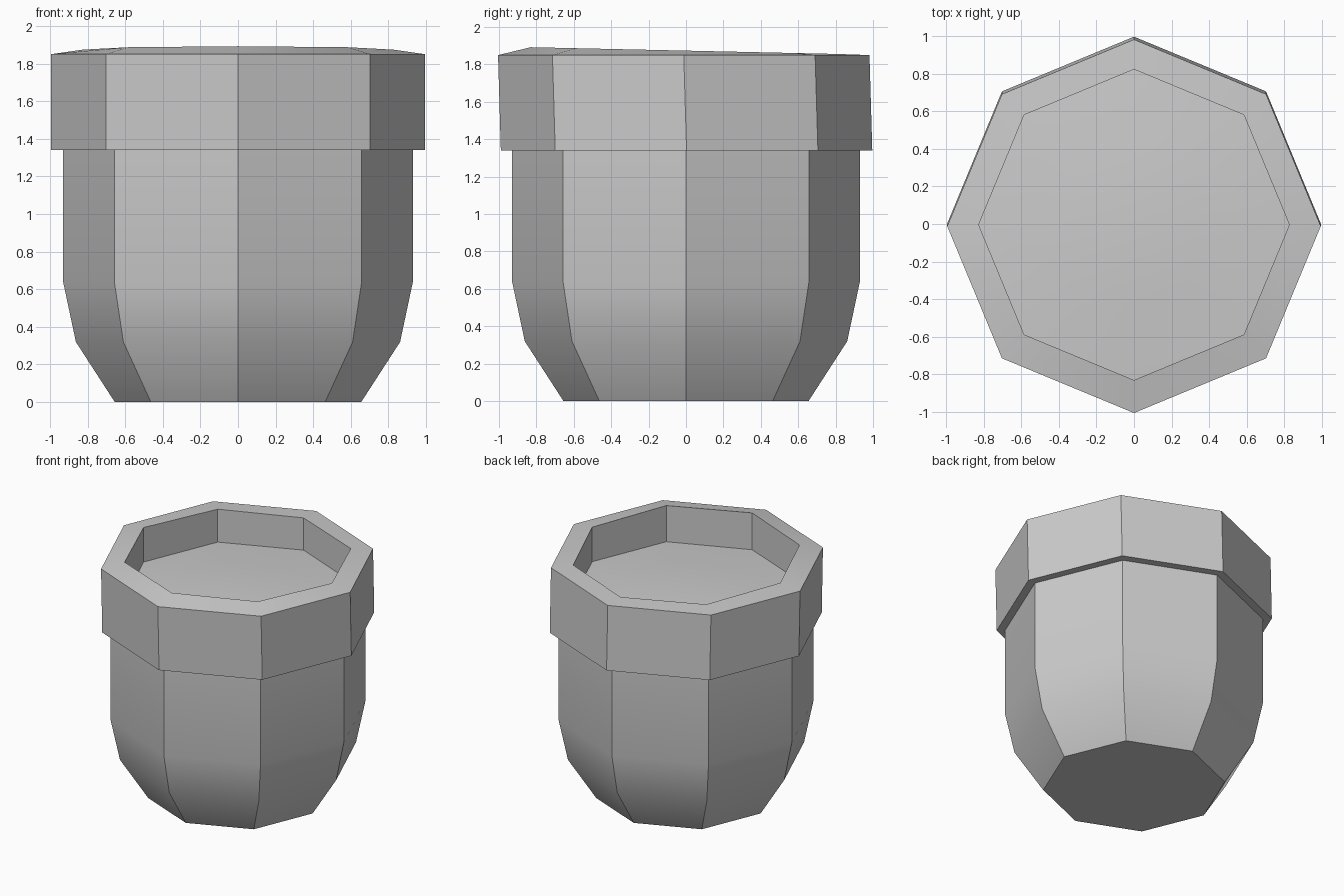
import bpy, bmesh
from math import cos, sin, tau

if "Cube" in bpy.data.objects:
    bpy.data.objects.remove(bpy.data.objects["Cube"])

SIDES = 8

def ring(bm, r, z, dy=0.0, tilt=0.0):
    """Octagonal loop with corners on the axes; tilt lowers it toward +y."""
    pts = [(r * cos(tau * i / SIDES), r * sin(tau * i / SIDES)) for i in range(SIDES)]
    return [bm.verts.new((x, y + dy, z - tilt * y)) for x, y in pts]

def bridge(bm, a, b):
    for i in range(SIDES):
        j = (i + 1) % SIDES
        bm.faces.new((a[i], a[j], b[j], b[i]))

def loft(name, profile, cap_start=False, cap_end=False):
    bm = bmesh.new()
    loops = [ring(bm, *p) for p in profile]
    for a, b in zip(loops, loops[1:]):
        bridge(bm, a, b)
    if cap_start:
        bm.faces.new(loops[0][::-1])
    if cap_end:
        bm.faces.new(loops[-1])
    me = bpy.data.meshes.new(name)
    bm.to_mesh(me)
    bm.free()
    ob = bpy.data.objects.new(name, me)
    bpy.context.collection.objects.link(ob)
    bpy.ops.object.select_all(action='DESELECT')
    ob.select_set(True)
    bpy.context.view_layer.objects.active = ob
    bpy.ops.object.shade_smooth_by_angle(angle=0.52)
    return ob

# Pot: base, rounded body, overhanging collar, slightly tilted lip, inner wall
loft("pot", [
    (0.655, 0.0),
    (0.862, 0.32),
    (0.93, 0.64),
    (0.93, 1.34),
    (0.993, 1.34, 0.003),
    (0.993, 1.85, -0.012),
    (0.826, 1.874, -0.004, 0.022),
    (0.826, 1.60, -0.004),
], cap_start=True)

# Soil: shallow mound filling the pot
loft("soil", [
    (0.826, 1.60, -0.004),
    (0.42, 1.63),
    (0.15, 1.64),
], cap_end=True)
